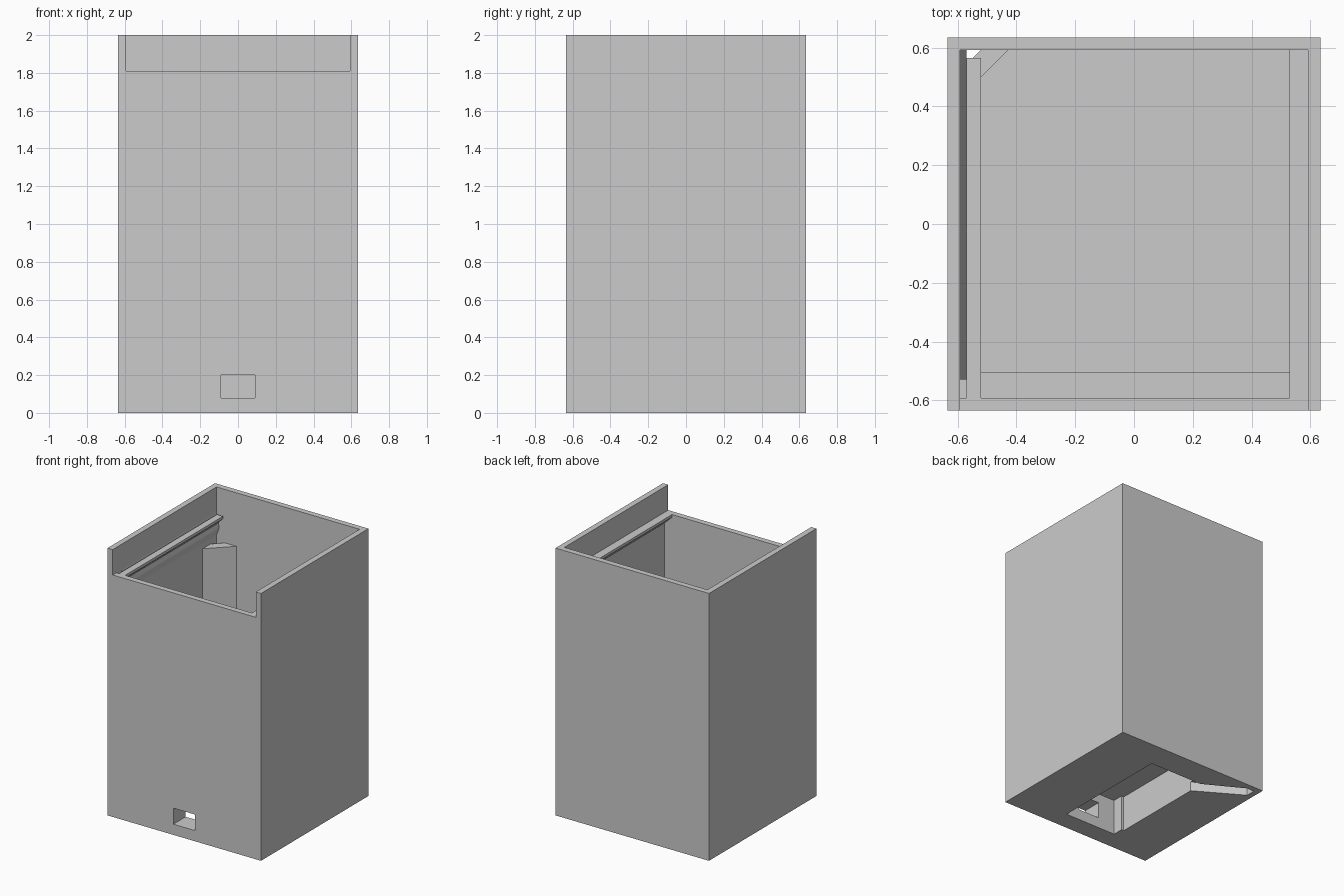
import bpy
import bmesh
from mathutils import Vector

cube = bpy.data.objects.get("Cube")
if cube:
    bpy.data.objects.remove(cube, do_unlink=True)

plastic = bpy.data.materials.new("grey_plastic")
plastic.use_nodes = True
GREY = (0.6, 0.6, 0.6, 1)
plastic.diffuse_color = GREY
plastic.node_tree.nodes["Principled BSDF"].inputs["Base Color"].default_value = GREY

HALF, INNER = 0.635, 0.592      # outer and inner wall planes
FLOOR, SILL, TOP = 0.29, 1.81, 2.0


def prism(name, profile, start, end, axis="z"):
    """Extrude a closed profile along z (points are x, y) or y (points are x, z)."""
    bm = bmesh.new()
    place = (lambda a, b: (a, b, start)) if axis == "z" else (lambda a, b: (a, start, b))
    face = bm.faces.new([bm.verts.new(place(a, b)) for a, b in profile])
    grown = bmesh.ops.extrude_face_region(bm, geom=[face])
    verts = [v for v in grown["geom"] if isinstance(v, bmesh.types.BMVert)]
    shift = Vector((0, 0, end - start)) if axis == "z" else Vector((0, end - start, 0))
    bmesh.ops.translate(bm, verts=verts, vec=shift)
    bmesh.ops.recalc_face_normals(bm, faces=bm.faces)
    mesh = bpy.data.meshes.new(name)
    bm.to_mesh(mesh)
    bm.free()
    mesh.materials.append(plastic)
    obj = bpy.data.objects.new(name, mesh)
    bpy.context.collection.objects.link(obj)
    return obj


def rect(x0, x1, y0, y1):
    return [(x0, y0), (x1, y0), (x1, y1), (x0, y1)]


def cut(target, cutter):
    mod = target.modifiers.new(cutter.name, "BOOLEAN")
    mod.operation = "DIFFERENCE"
    mod.solver = "EXACT"
    mod.object = cutter
    cutter.hide_render = True
    cutter.hide_viewport = True
    cutter.display_type = "WIRE"


# Thick base with an underside pocket, cable channel, shaft and front port
base = prism("base", rect(-HALF, HALF, -HALF, HALF), 0, FLOOR)
pocket = [(-0.23, -0.49), (0.2, -0.49), (0.2, 0.43), (-0.25, 0.43), (-0.25, -0.41), (-0.23, -0.41)]
cut(base, prism("pocket_cutter", pocket, -0.1, 0.27))
channel = [(-0.2, 0.42), (-0.24, 0.43), (-0.53, INNER), (-INNER, INNER),
           (-INNER, 0.52), (-0.25, 0.315), (-0.2, 0.3)]
cut(base, prism("channel_cutter", channel, -0.08, 0.07))
shaft = [(-INNER, INNER), (-INNER, 0.522), (-0.522, INNER)]
cut(base, prism("shaft_cutter", shaft, -0.12, 0.5))
cut(base, prism("port_cutter", rect(-0.09, 0.09, 0.08, 0.2), -0.8, -0.45, "y"))

# Three tall walls and the lower front wall
shell = [(-HALF, -HALF), (-INNER, -HALF), (-INNER, INNER), (INNER, INNER),
         (INNER, -HALF), (HALF, -HALF), (HALF, HALF), (-HALF, HALF)]
prism("side_and_back_walls", shell, FLOOR, TOP)
prism("front_wall", rect(-INNER, INNER, -HALF, -INNER), FLOOR, SILL)
prism("front_floor_ledge", rect(-INNER, INNER, -INNER, -0.505), FLOOR, 0.4)

# Lid rails along the side walls
prism("left_rail", [(INNER, SILL), (0.53, SILL), (0.53, 1.79), (INNER, 1.73)], -INNER, INNER, "y")
prism("right_rail", [(-0.57, SILL), (-0.52, SILL), (-0.52, 1.79), (-0.57, 1.74)], -INNER, 0.565, "y")
prism("right_rail_bracket", [(-INNER, SILL), (-0.57, 1.7), (-INNER, 1.64)], -0.53, INNER, "y")

# Diagonal cover that closes off the cable corner
cover = [(-INNER, 0.428), (-0.428, INNER), (-0.522, INNER), (-INNER, 0.522)]
prism("cable_corner_cover", cover, FLOOR, 1.6)
